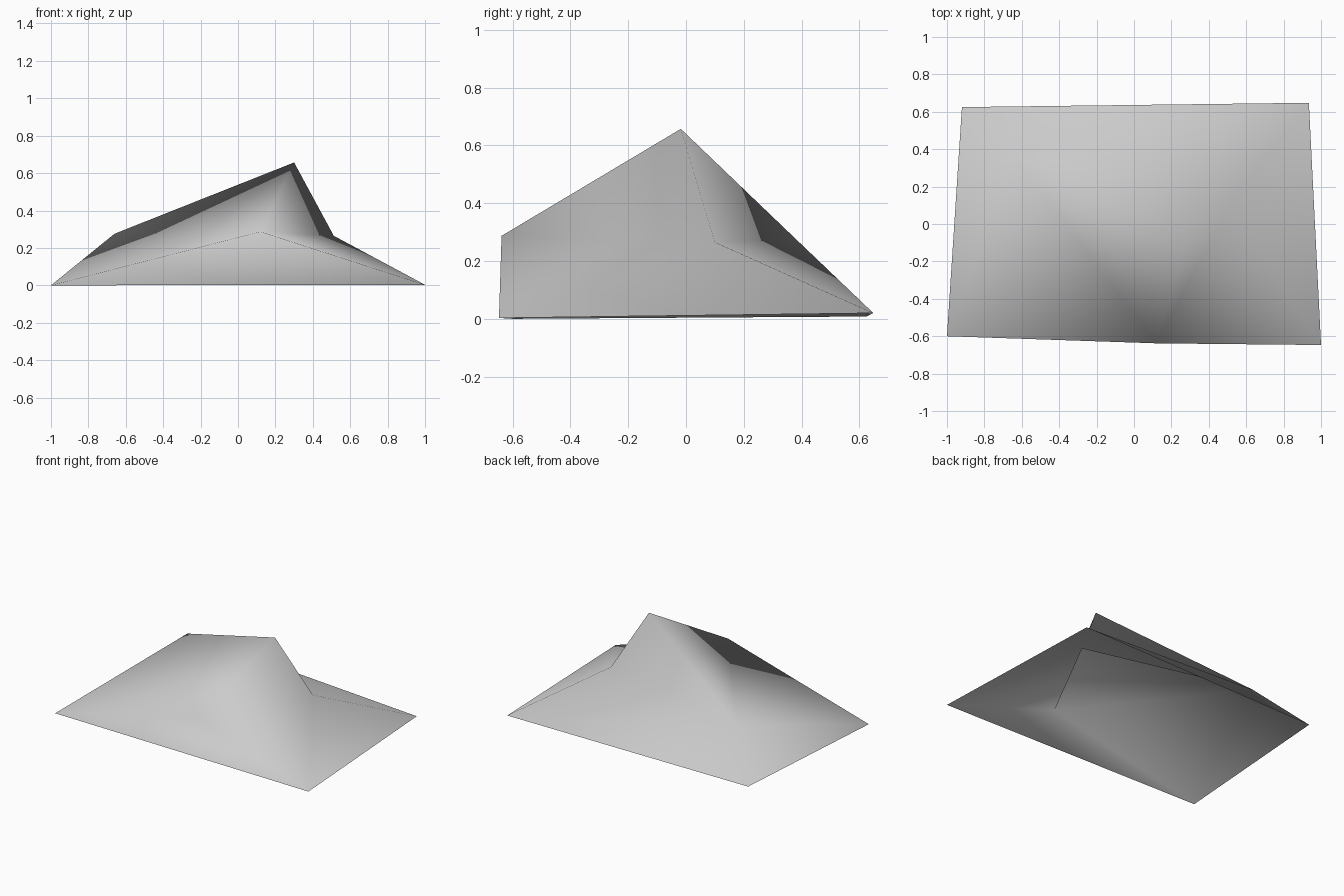
import bpy
import bmesh

cube = bpy.data.objects.get("Cube")
if cube:
    bpy.data.objects.remove(cube, do_unlink=True)


def make_material(name, colour):
    mat = bpy.data.materials.new(name)
    mat.use_nodes = True
    mat.diffuse_color = colour
    bsdf = next(n for n in mat.node_tree.nodes if n.type == 'BSDF_PRINCIPLED')
    bsdf.inputs["Base Color"].default_value = colour
    return mat


bm = bmesh.new()

# Summit, three shoulders below it, four ground corners
summit = bm.verts.new((0.3, -0.018, 0.657))
front = bm.verts.new((0.12, -0.638, 0.287))
east = bm.verts.new((0.512, 0.1, 0.265))
west = bm.verts.new((-0.66, 0.38, 0.276))
front_west = bm.verts.new((-1.0, -0.6, 0.0))
front_east = bm.verts.new((1.0, -0.647, 0.003))
back_east = bm.verts.new((0.935, 0.648, 0.02))
back_west = bm.verts.new((-0.92, 0.625, 0.008))

# Steep peak: a fan of faces around the summit
shoulders = [front, east, west]
for i, a in enumerate(shoulders):
    bm.faces.new((summit, a, shoulders[(i + 1) % len(shoulders)]))

# Lower slopes: from the shoulders down to the ground edges, open underneath
for face in (
    (front_west, front_east, front),
    (front_east, east, front),
    (front_east, back_east, east),
    (back_east, west, east),
    (back_east, back_west, west),
    (back_west, front_west, west),
    (front_west, front, west),
):
    bm.faces.new(face)

# One continuous smooth surface
for f in bm.faces:
    f.smooth = True

mesh = bpy.data.meshes.new("rock_hill")
bm.to_mesh(mesh)
bm.free()
mesh.materials.append(make_material("stone grey", (0.6, 0.6, 0.6, 1.0)))
hill = bpy.data.objects.new("rock_hill", mesh)
bpy.context.scene.collection.objects.link(hill)
